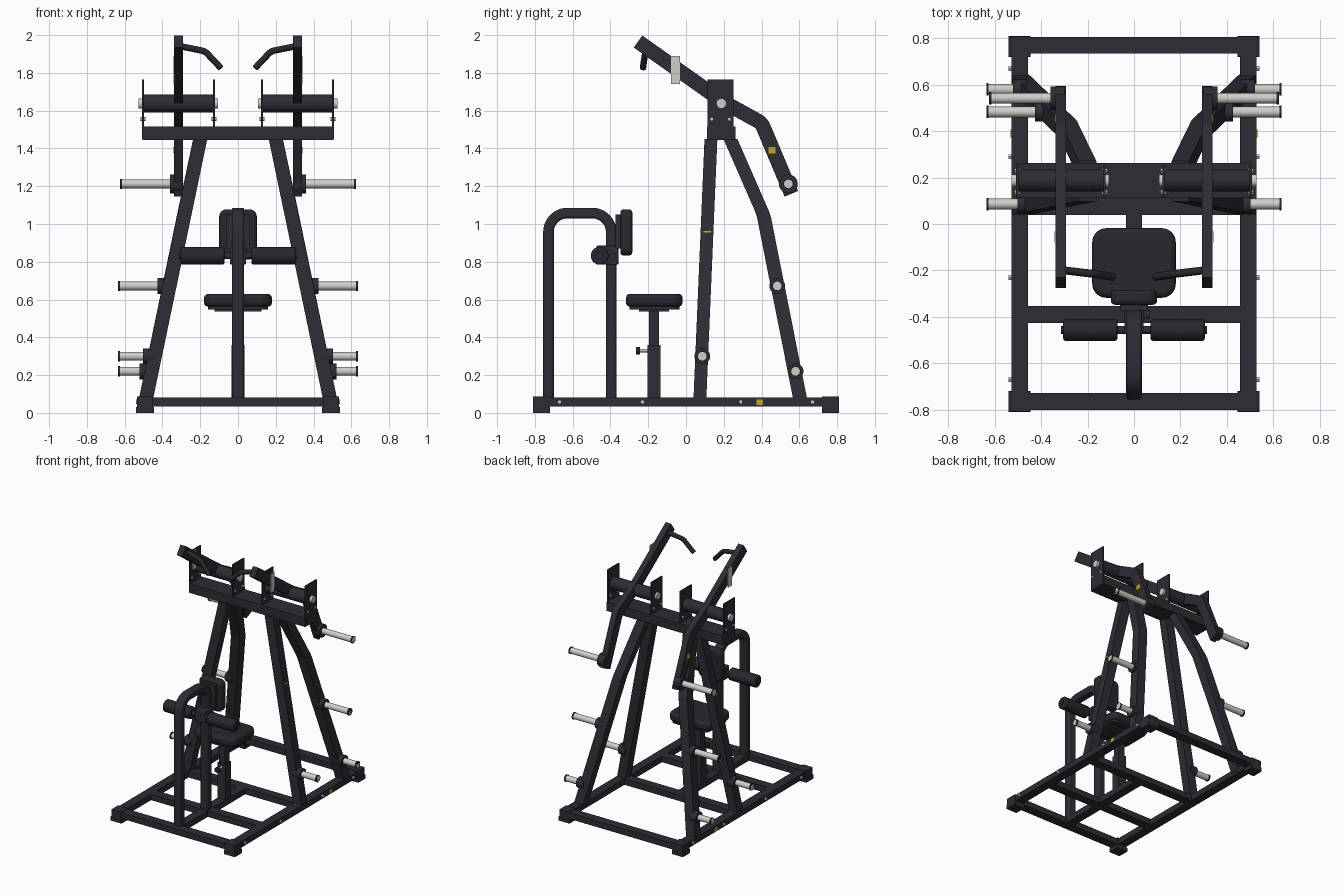
import bpy, bmesh, math
from mathutils import Vector, Matrix

old = bpy.data.objects.get("Cube")
if old:
    bpy.data.objects.remove(old)


def material(name, rgb):
    m = bpy.data.materials.new(name)
    m.use_nodes = True
    m.diffuse_color = (*rgb, 1)
    m.node_tree.nodes["Principled BSDF"].inputs["Base Color"].default_value = (*rgb, 1)
    return m


FRAME = material("dark frame paint", (0.026, 0.025, 0.034))
PAD = material("black padding", (0.02, 0.02, 0.026))
STEEL = material("bright steel", (0.62, 0.62, 0.59))
YELLOW = material("yellow label", (0.55, 0.4, 0.02))


def finish(name, bm, mat, bevel=0.0, smooth=False):
    bmesh.ops.recalc_face_normals(bm, faces=bm.faces)
    mesh = bpy.data.meshes.new(name)
    bm.to_mesh(mesh)
    bm.free()
    mesh.materials.append(mat)
    ob = bpy.data.objects.new(name, mesh)
    bpy.context.collection.objects.link(ob)
    if bevel:
        mod = ob.modifiers.new("Bevel", 'BEVEL')
        mod.width, mod.segments, mod.limit_method = bevel, 3, 'ANGLE'
    if smooth or bevel:
        bpy.ops.object.select_all(action='DESELECT')
        ob.select_set(True)
        bpy.context.view_layer.objects.active = ob
        bpy.ops.object.shade_smooth_by_angle(angle=math.radians(35))
    return ob


def box(name, x, y, z, mat=FRAME, bevel=0.0, corner=0.0, axis=2):
    """Box from (min, max) ranges; corner rounds the edges along one axis."""
    lo, hi = (Vector(c) for c in zip(x, y, z))
    bm = bmesh.new()
    bmesh.ops.create_cube(bm, size=1, matrix=Matrix.Translation((lo + hi) / 2)
                          @ Matrix.Diagonal((*(hi - lo), 1)))
    if corner:
        edges = [e for e in bm.edges
                 if abs((e.verts[0].co - e.verts[1].co).normalized()[axis]) > 0.9]
        bmesh.ops.bevel(bm, geom=edges, offset=corner, segments=6, profile=0.5, affect='EDGES')
    return finish(name, bm, mat, bevel)


def rod(name, a, b, r, mat=FRAME, bevel=0.0, sides=28):
    a, b = Vector(a), Vector(b)
    turn = (b - a).to_track_quat('Z', 'Y').to_matrix().to_4x4()
    bm = bmesh.new()
    bmesh.ops.create_cone(bm, cap_ends=True, segments=sides, radius1=r, radius2=r,
                          depth=(b - a).length, matrix=Matrix.Translation((a + b) / 2) @ turn)
    return finish(name, bm, mat, bevel, True)


def fillet(pts, r, steps=6):
    """Round the inner corners of a path."""
    pts = [Vector(p) for p in pts]
    out = [pts[0]]
    for p, c, n in zip(pts, pts[1:], pts[2:]):
        u, v = (p - c).normalized(), (n - c).normalized()
        half = u.angle(v) / 2
        mid = c + (u + v).normalized() * r / math.sin(half)
        a, b = c + u * r / math.tan(half) - mid, c + v * r / math.tan(half) - mid
        out += [mid + a.lerp(b, i / steps).normalized() * r for i in range(steps + 1)]
    return out + [pts[-1]]


def sweep(name, pts, w, d, level=False, bevel=0.0, mat=FRAME):
    """Rectangular tube: level sections for legs, mitred ones in a y-z plane."""
    pts = [Vector(p) for p in pts]
    bm, rings = bmesh.new(), []
    for i, p in enumerate(pts):
        side = Vector((0, d / 2, 0))
        if not level:
            t0 = (p - pts[max(i - 1, 0)]).normalized()
            t1 = (pts[min(i + 1, len(pts) - 1)] - p).normalized()
            t = (t0 + t1).normalized()
            scale = 1 / max(t.dot(t0 if i else t1), 0.5)
            side = Vector((0, -t.z, t.y)) * d / 2 * scale
        across = Vector((w / 2, 0, 0))
        rings.append([bm.verts.new(p + q) for q in
                      (across + side, side - across, -across - side, across - side)])
    for r0, r1 in zip(rings, rings[1:]):
        for k in range(4):
            j = (k + 1) % 4
            bm.faces.new((r0[k], r0[j], r1[j], r1[k]))
    bm.faces.new(rings[0])
    bm.faces.new(rings[-1])
    return finish(name, bm, mat, bevel, len(pts) > 3)


def span(s, a, b):
    """Range on one side of the machine."""
    return sorted((s * a, s * b))


# Base frame
RAIL = (0.035, 0.082)
for name, y in (("front", -0.765), ("middle", -0.39), ("upright", 0.075), ("rear", 0.77)):
    box(name + "_crossbar", (-0.46, 0.46), (y - 0.036, y + 0.036), RAIL)
box("centre_rail", (-0.035, 0.035), (-0.74, 0.05), RAIL)

# Top beam
box("top_beam", (-0.505, 0.505), (0.112, 0.262), (1.445, 1.516))

for s, tag in ((1, "left_"), (-1, "right_")):
    # Side rail, sleeves, feet and bolts
    box(tag + "side_rail", span(s, 0.457, 0.528), (-0.8, 0.8), RAIL)
    for end, y in (("front", -0.765), ("rear", 0.765)):
        box(tag + end + "_sleeve", span(s, 0.45, 0.534), (y - 0.044, y + 0.044), (0.03, 0.087))
        box(tag + end + "_foot", span(s, 0.445, 0.54), (y - 0.045, y + 0.045), (0, 0.03))
    for i, y in enumerate((-0.67, -0.23, 0.29, 0.67)):
        rod(f"{tag}rail_bolt_{i}", (s * 0.52, y, 0.058), (s * 0.54, y, 0.058), 0.012, STEEL, sides=6)

    # Front and bent rear legs
    sweep(tag + "front_leg", [(s * 0.49, 0.073, 0.06), (s * 0.2, 0.132, 1.45)], 0.075, 0.068, True)
    bend = fillet([(s * 0.49, 0.607, 0.06), (s * 0.285, 0.41, 1.05), (s * 0.2, 0.235, 1.45)], 0.25)
    sweep(tag + "rear_leg", bend, 0.075, 0.074, True)

    # Pivot plates, bolts and roller housing
    for side, x in (("outer", 0.503), ("inner", 0.127)):
        box(f"{tag}{side}_pivot_plate", span(s, x - 0.005, x + 0.005), (0.115, 0.252), (1.45, 1.765))
        for i, y in enumerate((0.137, 0.23)):
            rod(f"{tag}{side}_plate_bolt_{i}", (s * (x - 0.013), y, 1.555),
                (s * (x + 0.013), y, 1.555), 0.011, STEEL, sides=6)
    rod(tag + "pivot_housing", (s * 0.13, 0.187, 1.638), (s * 0.5, 0.187, 1.638), 0.048)
    rod(tag + "pivot_pin", (s * 0.107, 0.187, 1.638), (s * 0.528, 0.187, 1.638), 0.027, STEEL)

    # Lever arm with grip handle
    x = s * 0.315
    arm = [(x, -0.254, 1.966), (x, 0.2, 1.645), (x, 0.4, 1.535), (x, 0.558, 1.16)]
    sweep(tag + "lever_arm", fillet(arm, 0.07), 0.046, 0.078)
    grip = [(s * 0.3, -0.2, 1.94), (s * 0.175, -0.215, 1.915), (s * 0.09, -0.228, 1.825)]
    path = fillet(grip, 0.06)
    curve = bpy.data.curves.new(tag + "grip", 'CURVE')
    curve.dimensions, curve.bevel_depth, curve.use_fill_caps = '3D', 0.017, True
    line = curve.splines.new('POLY')
    line.points.add(len(path) - 1)
    for point, co in zip(line.points, path):
        point.co = (*co, 1)
    line.use_smooth = True
    curve.materials.append(PAD)
    bpy.context.collection.objects.link(bpy.data.objects.new(tag + "grip", curve))

    # Weight pegs: leg or arm centre x, outer end x, y, z, flange radius
    pegs = {"arm": (0.3, 0.624, 0.542, 1.212, 0.05), "upper": (0.366, 0.636, 0.483, 0.672, 0.042),
            "front": (0.443, 0.636, 0.086, 0.3, 0.042), "rear": (0.461, 0.636, 0.58, 0.22, 0.042)}
    for name, (inner, outer, y, z, r) in pegs.items():
        rod(f"{tag}{name}_peg_flange", (s * inner, y, z), (s * (inner + 0.06), y, z), r)
        rod(f"{tag}{name}_peg", (s * inner, y, z), (s * outer, y, z), 0.023, STEEL)
        rod(f"{tag}{name}_peg_cap", (s * (outer - 0.01), y, z), (s * outer, y, z), 0.027, PAD)

    # Label plates
    box(tag + "arm_placard", span(s, 0.336, 0.342), (-0.08, -0.033), (1.74, 1.89), STEEL)
    box(tag + "arm_label", span(s, 0.336, 0.342), (0.437, 0.475), (1.372, 1.408), YELLOW)
    box(tag + "rail_label", span(s, 0.526, 0.532), (0.372, 0.408), (0.042, 0.072), YELLOW)
    sweep(tag + "leg_label", [(s * 0.34, 0.111, 0.935), (s * 0.335, 0.112, 0.962)],
          0.009, 0.04, True, mat=YELLOW)

    # Thigh roller
    rod(tag + "thigh_roller", (s * 0.072, -0.457, 0.832), (s * 0.305, -0.457, 0.832), 0.047, PAD, 0.01)

# Front arch
arch = [(0, -0.728, 0.06), (0, -0.728, 1.058), (0, -0.396, 1.058), (0, -0.396, 0.06)]
sweep("front_arch", fillet(arch, 0.1, 8), 0.066, 0.056, bevel=0.012)

# Roller bracket, axle and adjusting knob
box("roller_bracket", (-0.042, 0.042), (-0.475, -0.358), (0.785, 0.885), bevel=0.006)
rod("roller_axle", (-0.314, -0.457, 0.832), (0.314, -0.457, 0.832), 0.018)
rod("bracket_knob", (0.035, -0.39, 0.83), (0.066, -0.39, 0.83), 0.018)

# Chest pad
box("chest_pad_mount", (-0.06, 0.06), (-0.372, -0.34), (0.87, 1.05))
box("chest_pad", (-0.1, 0.1), (-0.348, -0.284), (0.833, 1.078), PAD, 0.018, 0.04, 1)

# Seat on its adjustable post
box("seat_pad", (-0.18, 0.18), (-0.318, -0.018), (0.562, 0.63), PAD, 0.022, 0.06)
box("seat_plate", (-0.16, 0.16), (-0.3, -0.035), (0.548, 0.565), FRAME, 0.0, 0.04)
box("seat_bracket", (-0.125, 0.125), (-0.25, -0.09), (0.536, 0.55))
box("seat_post", (-0.026, 0.026), (-0.197, -0.142), (0.08, 0.54))
box("seat_sleeve", (-0.035, 0.035), (-0.204, -0.135), (0.08, 0.36))
rod("seat_pin", (0, -0.25, 0.33), (0, -0.19, 0.33), 0.009, STEEL)
rod("seat_knob", (0, -0.266, 0.33), (0, -0.243, 0.33), 0.02, PAD)
